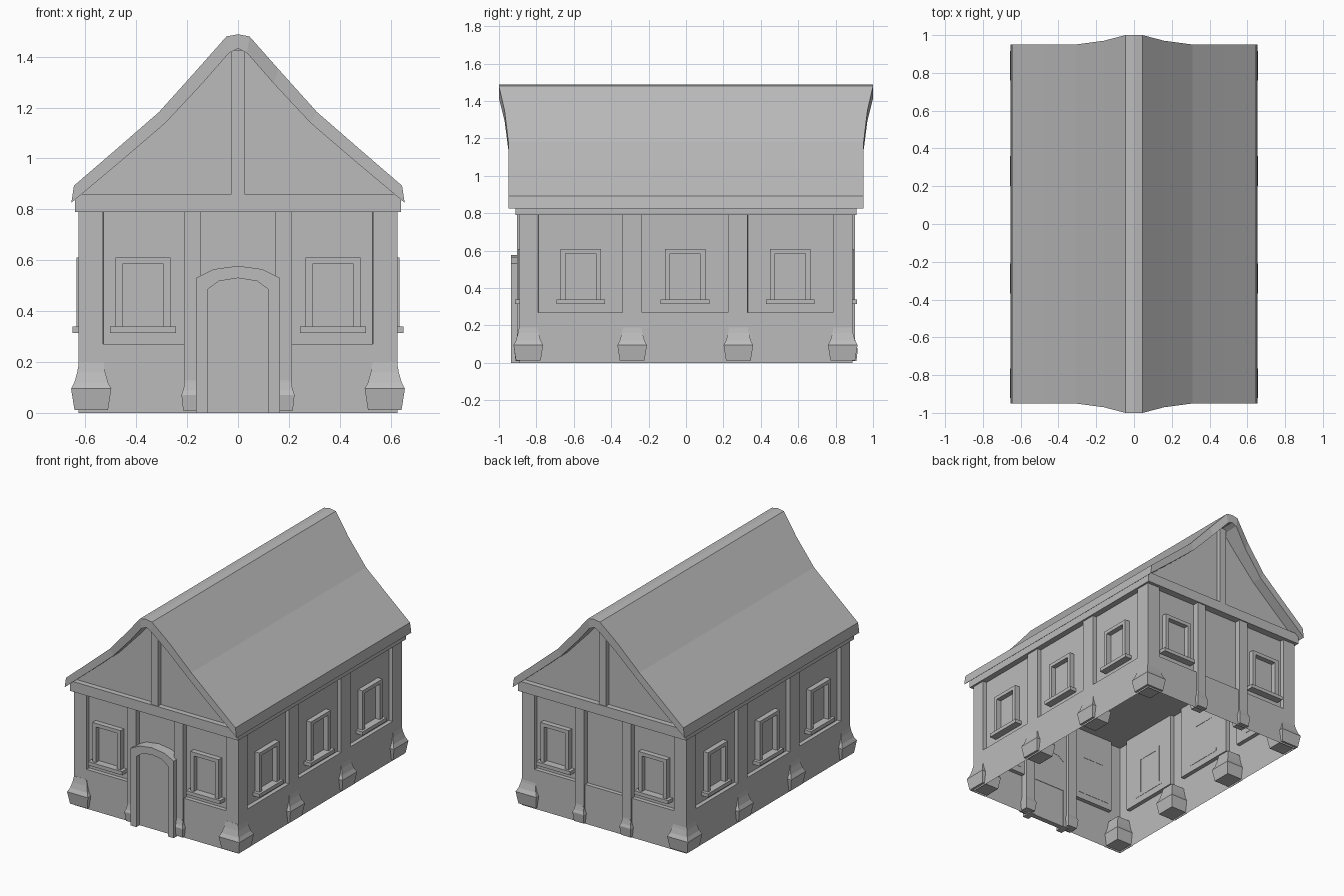
import bpy, bmesh
from mathutils import Vector

cube = bpy.data.objects.get("Cube")
if cube:
    bpy.data.objects.remove(cube, do_unlink=True)

GREY = (0.5, 0.5, 0.5, 1)
mat = bpy.data.materials.new("plain grey")
mat.use_nodes = True
mat.diffuse_color = GREY
mat.node_tree.nodes["Principled BSDF"].inputs["Base Color"].default_value = GREY

WX, WY, WALL_TOP, SILL_Z = 0.627, 0.89, 0.79, 0.27
RECESS = 0.028


def finish(name, bm, recalc=True):
    if recalc:
        bmesh.ops.recalc_face_normals(bm, faces=bm.faces)
    me = bpy.data.meshes.new(name)
    bm.to_mesh(me)
    bm.free()
    me.materials.append(mat)
    ob = bpy.data.objects.new(name, me)
    bpy.context.collection.objects.link(ob)
    return ob


def fill_box(bm, lo, hi):
    lo, hi = Vector(lo), Vector(hi)
    made = bmesh.ops.create_cube(bm, size=1)["verts"]
    for v in made:
        v.co = (lo + hi) / 2 + v.co * (hi - lo)


def wall_box(bm, axis, sign, u, d, z):
    """Box on a wall: u runs along the wall, d is distance from the middle."""
    a, b = sorted((sign * d[0], sign * d[1]))
    if axis == "y":
        fill_box(bm, (u[0], a, z[0]), (u[1], b, z[1]))
    else:
        fill_box(bm, (a, u[0], z[0]), (b, u[1], z[1]))


def loft(bm, rings, close=False):
    """Join rings of points with quads and cap the ends."""
    vs = [[bm.verts.new(p) for p in r] for r in rings]
    n = len(vs[0])
    for r, s in zip(vs, vs[1:]):
        for i in range(n):
            bm.faces.new((r[i], r[(i + 1) % n], s[(i + 1) % n], s[i]))
    if close:
        bm.faces.new(vs[0])
        bm.faces.new(vs[-1])
    return vs


def mirrored(half):
    """Full profile from the +x half, listed from the middle outward."""
    return [(-x, z) for x, z in reversed(half) if x > 0] + list(half)


# Hollow wall shell with sunk panels
bm = bmesh.new()
fill_box(bm, (-WX, -WY, 0), (WX, WY, WALL_TOP))
side_panels = [(-0.79, -0.34), (-0.235, 0.225), (0.33, 0.785)]
end_panels = [(-0.53, -0.2), (-0.16, 0.16), (0.2, 0.53)]
cuts = [((0, 0, SILL_Z), (0, 0, 1))]
cuts += [((0, y, 0), (0, 1, 0)) for p in side_panels for y in p]
cuts += [((x, 0, 0), (1, 0, 0)) for p in end_panels for x in p]
for co, no in cuts:
    bmesh.ops.bisect_plane(bm, geom=bm.verts[:] + bm.edges[:] + bm.faces[:],
                           plane_co=co, plane_no=no)
bmesh.ops.recalc_face_normals(bm, faces=bm.faces)
sunk = []
for f in bm.faces:
    c, n = f.calc_center_median(), f.normal
    if c.z > SILL_Z and abs(n.z) < 0.5:
        panels, u = (side_panels, c.y) if abs(n.x) > 0.5 else (end_panels, c.x)
        if any(a < u < b for a, b in panels):
            sunk.append(f)
bmesh.ops.inset_individual(bm, faces=sunk, thickness=0.0005, depth=-RECESS)
floor = [f for f in bm.faces if all(v.co.z < 0.001 for v in f.verts)]
bmesh.ops.delete(bm, geom=floor, context="FACES")
finish("walls", bm, recalc=False)


# Windows: jambs, head and sill around the sunk panel
def window(name, axis, sign, u, wall):
    bm = bmesh.new()
    depth = (wall - RECESS - 0.002, wall + 0.007)
    for s in (-1, 1):
        edges = sorted((u + s * 0.081, u + s * 0.108))
        wall_box(bm, axis, sign, edges, depth, (0.335, 0.61))
    wall_box(bm, axis, sign, (u - 0.081, u + 0.081), depth, (0.585, 0.61))
    wall_box(bm, axis, sign, (u - 0.13, u + 0.13),
             (depth[0], wall + 0.023), (0.315, 0.34))
    finish(name, bm)


for sign, side in ((1, "left"), (-1, "right")):
    for i, y in enumerate((-0.563, -0.005, 0.558)):
        window(f"{side}_window_{i + 1}", "x", sign, y, WX)
for sign, end in ((1, "back"), (-1, "front")):
    for x, side in ((0.373, "left"), (-0.373, "right")):
        window(f"{end}_{side}_window", "y", sign, x, WY)


# Flared stone feet
def foot(name, x, y, sx=1.0, sz=1.0):
    profile = [(0.066, 0.012), (0.079, 0.095), (0.066, 0.12),
               (0.055, 0.16), (0.048, 0.2)]
    bm = bmesh.new()
    rings = [[(x + a * r * sx, y + b * r * sx, z * sz)
              for a, b in ((-1, -1), (1, -1), (1, 1), (-1, 1))]
             for r, z in profile]
    loft(bm, rings, close=True)
    finish(name, bm)


for sx, side in ((1, "left"), (-1, "right")):
    for i, y in enumerate((-0.843, -0.288, 0.28, 0.838)):
        foot(f"{side}_foot_{i + 1}", sx * 0.577, y)
    # Posts flanking the middle bay, with their small feet
    for sy, end in ((1, "back"), (-1, "front")):
        foot(f"{end}_{side}_post_foot", sx * 0.179, sy * 0.875, 0.55, 0.75)
        bm = bmesh.new()
        edges = sorted((sx * 0.145, sx * 0.213))
        wall_box(bm, "y", sy, edges, (0.84, 0.904), (0.012, WALL_TOP))
        finish(f"{end}_{side}_post", bm)

# Beam ring under the roof
bm = bmesh.new()
fill_box(bm, (-0.64, -0.912, WALL_TOP), (0.64, 0.912, 0.86))
finish("eaves_beam", bm)

# Roof profiles, middle to eaves
outer = [(0, 1.488), (0.045, 1.48), (0.16, 1.35), (0.31, 1.183),
         (0.48, 1.035), (0.645, 0.893)]
inner = [(0, 1.432), (0.035, 1.415), (0.14, 1.295), (0.285, 1.14),
         (0.45, 0.998), (0.655, 0.826)]


def roof_end(i):
    return (1.0, 1.0, 0.97, 0.95, 0.95, 0.95)[i]


ends = mirrored([(i, roof_end(i)) for i in range(len(outer))])
bm = bmesh.new()
rings = []
for (ox, oz), (ix, iz), (_, e) in zip(mirrored(outer), mirrored(inner), ends):
    rings.append([(ox, -e, oz), (ox, e, oz), (ix, e, iz), (ix, -e, iz)])
loft(bm, rings, close=True)
finish("roof", bm)

# Gable walls and king posts
gable = mirrored([(x, z + 0.01) for x, z in inner[:-1]] + [(0.62, 0.865), (0.62, 0.85)])
bm = bmesh.new()
loft(bm, [[(x, y, z) for x, z in gable] for y in (-0.875, 0.875)], close=True)
finish("gable_walls", bm)
for sy, end in ((1, "back"), (-1, "front")):
    bm = bmesh.new()
    wall_box(bm, "y", sy, (-0.026, 0.026), (0.86, 0.907), (0.85, 1.425))
    finish(f"{end}_king_post", bm)

# Arched door frame and door leaf
arch_out = mirrored([(0, 0.578), (0.095, 0.565), (0.165, 0.53), (0.165, 0.0)])
arch_in = mirrored([(0, 0.53), (0.075, 0.518), (0.12, 0.485), (0.12, 0.0)])
bm = bmesh.new()
loft(bm, [[(ox, -0.935, oz), (ox, -0.86, oz), (ix, -0.86, iz), (ix, -0.935, iz)]
          for (ox, oz), (ix, iz) in zip(arch_out, arch_in)], close=True)
finish("door_frame", bm)
bm = bmesh.new()
loft(bm, [[(x, y, z) for x, z in arch_in] for y in (-0.9, -0.865)], close=True)
finish("door", bm)
